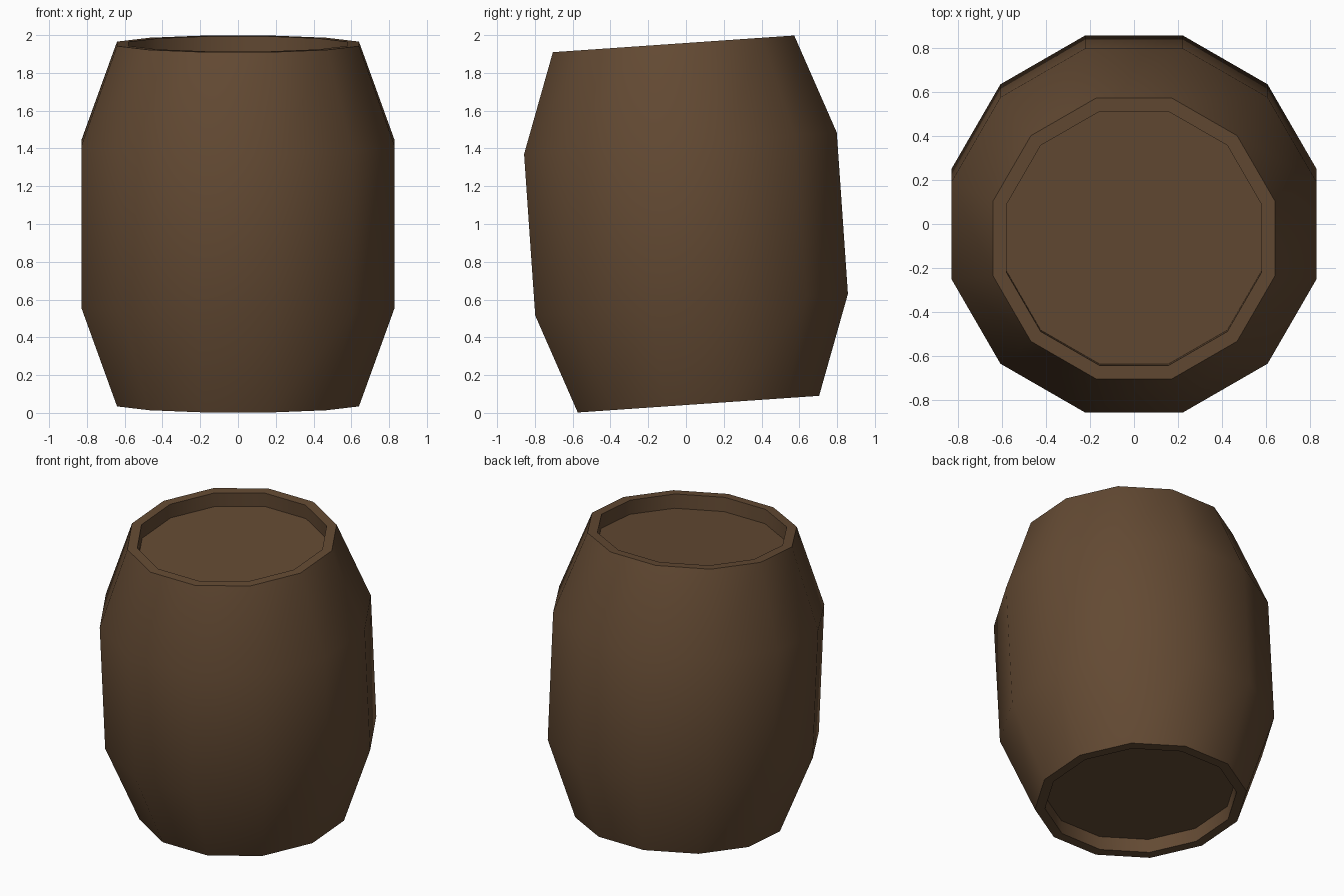
import bpy, bmesh, math
from mathutils import Matrix, Vector

if "Cube" in bpy.data.objects:
    bpy.data.objects.remove(bpy.data.objects["Cube"])

SIDES = 12
TILT = math.radians(3.95)

# Flat wood colour
wood = bpy.data.materials.new("dark_brown_wood")
wood.diffuse_color = (0.125, 0.068, 0.033, 1)
wood.use_nodes = True
wood.node_tree.nodes["Principled BSDF"].inputs["Base Color"].default_value = wood.diffuse_color

# Barrel profile: (radius, height along axis), recessed lid at each end
half = [(0.859, 0.428), (0.663, 0.956), (0.600, 0.956), (0.600, 0.860)]
profile = [(r, -h) for r, h in reversed(half)] + half

bm = bmesh.new()
rings = []
for r, h in profile:
    ring = []
    for i in range(SIDES):
        a = 2 * math.pi * (i + 0.5) / SIDES
        ring.append(bm.verts.new((r * math.cos(a), r * math.sin(a), h)))
    rings.append(ring)

# Staves, rims and inner walls
for low, high in zip(rings, rings[1:]):
    for i in range(SIDES):
        j = (i + 1) % SIDES
        bm.faces.new((low[i], low[j], high[j], high[i]))

# Recessed lids
bm.faces.new(list(reversed(rings[0])))
bm.faces.new(rings[-1])

# Lean the barrel slightly towards the front
bm.transform(Matrix.Translation(Vector((0, 0, 1))) @ Matrix.Rotation(TILT, 4, 'X'))
bmesh.ops.recalc_face_normals(bm, faces=bm.faces[:])

mesh = bpy.data.meshes.new("barrel")
bm.to_mesh(mesh)
bm.free()
mesh.materials.append(wood)
barrel = bpy.data.objects.new("barrel", mesh)
bpy.context.collection.objects.link(barrel)

# Smooth staves, crisp rims
bpy.context.view_layer.objects.active = barrel
barrel.select_set(True)
bpy.ops.object.shade_smooth_by_angle(angle=math.radians(40))
